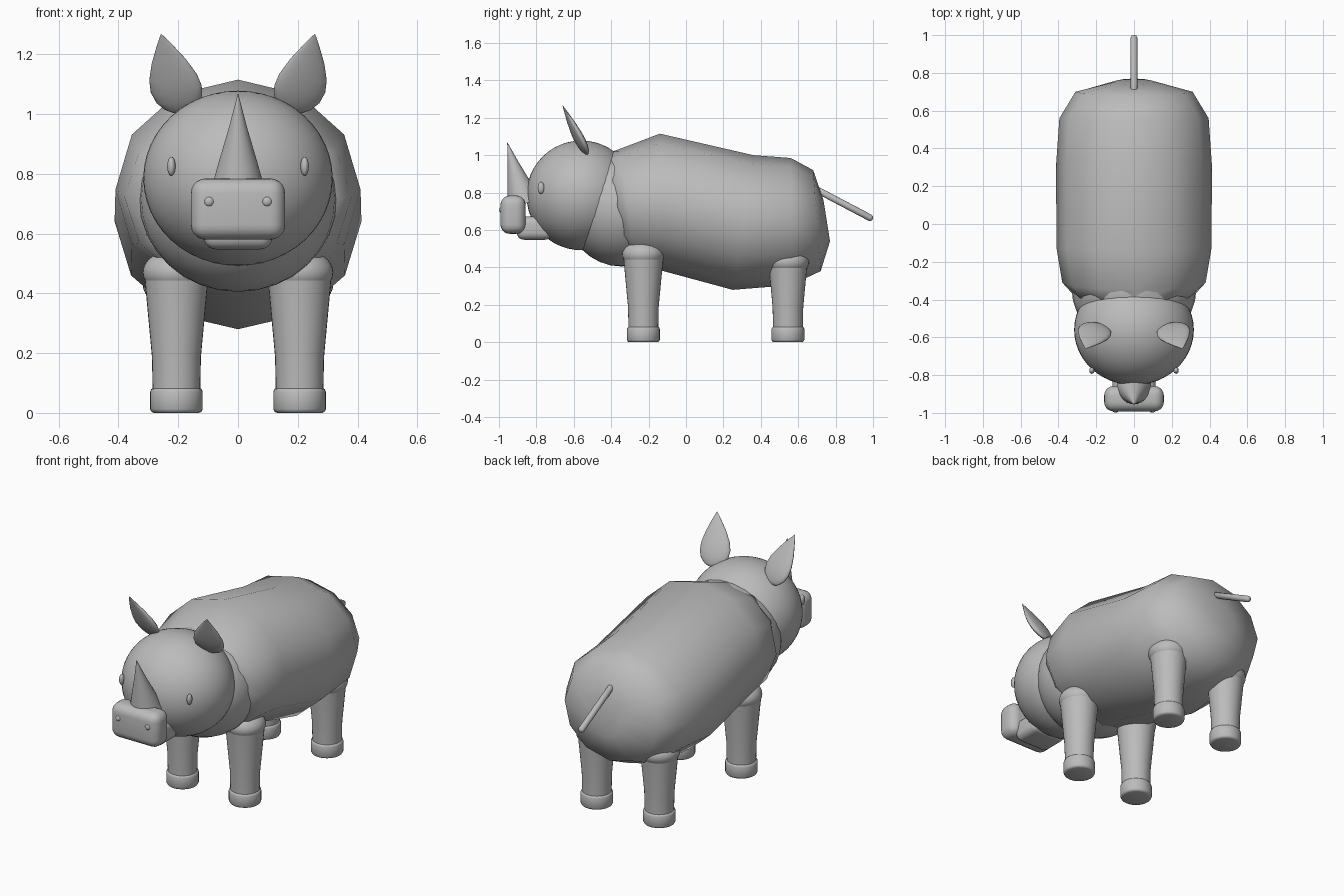
import bpy, bmesh
from math import pi, sin, cos, radians
from mathutils import Vector, Matrix

cube = bpy.data.objects.get("Cube")
if cube:
    bpy.data.objects.remove(cube, do_unlink=True)

hide = bpy.data.materials.new("grey hide")
hide.use_nodes = True
GREY = (0.5, 0.5, 0.5, 1)
hide.diffuse_color = GREY
hide.node_tree.nodes["Principled BSDF"].inputs["Base Color"].default_value = GREY


def finish(name, bm, angle=50):
    bmesh.ops.recalc_face_normals(bm, faces=bm.faces)
    mesh = bpy.data.meshes.new(name)
    bm.to_mesh(mesh)
    bm.free()
    mesh.materials.append(hide)
    obj = bpy.data.objects.new(name, mesh)
    bpy.context.collection.objects.link(obj)
    bpy.ops.object.select_all(action='DESELECT')
    obj.select_set(True)
    bpy.context.view_layer.objects.active = obj
    bpy.ops.object.shade_smooth_by_angle(angle=radians(angle))
    return obj


def loft(name, rings, angle=50):
    """Skin a list of equal rings of points and cap both ends."""
    bm = bmesh.new()
    loops = [[bm.verts.new(p) for p in ring] for ring in rings]
    n = len(loops[0])
    for a, b in zip(loops, loops[1:]):
        for i in range(n):
            j = (i + 1) % n
            bm.faces.new((a[i], a[j], b[j], b[i]))
    bm.faces.new(loops[0])
    bm.faces.new(loops[-1])
    return finish(name, bm, angle)


def turned(name, start, end, profile, side=None, flat=1.0, n=24, angle=50):
    """Turn (fraction along axis, radius) pairs around a line; flat squashes it."""
    start, end = Vector(start), Vector(end)
    axis = end - start
    u = Vector(side) if side else axis.orthogonal()
    u = (u - u.project(axis)).normalized()
    v = axis.normalized().cross(u) * flat
    ring = lambda t, r: [start + axis * t + u * r * cos(2 * pi * i / n)
                         + v * r * sin(2 * pi * i / n) for i in range(n)]
    return loft(name, [ring(t, r) for t, r in profile], angle)


def ball(name, centre, radii, segments=32):
    bm = bmesh.new()
    bmesh.ops.create_uvsphere(bm, u_segments=segments, v_segments=segments // 2, radius=1,
                              matrix=Matrix.Translation(centre) @ Matrix.Diagonal((*radii, 1)))
    return finish(name, bm)


def rounded_box(name, centre, size, radius):
    bm = bmesh.new()
    bmesh.ops.create_cube(bm, size=1, matrix=Matrix.Translation(centre) @ Matrix.Diagonal((*size, 1)))
    bmesh.ops.bevel(bm, geom=bm.edges[:], offset=radius, segments=5, profile=0.5, affect='EDGES')
    return finish(name, bm)


# Body: twelve-sided sections, each given as top y, z, bottom y, z and half width
stations = [
    (-0.42, 0.94, -0.34, 0.52, 0.24),
    (-0.42, 1.01, -0.31, 0.43, 0.33),
    (-0.35, 1.035, -0.27, 0.41, 0.38),
    (-0.14, 1.115, -0.12, 0.38, 0.41),
    (0.36, 1.0, 0.25, 0.28, 0.413),
    (0.56, 0.985, 0.56, 0.305, 0.395),
    (0.68, 0.92, 0.72, 0.38, 0.31),
    (0.735, 0.76, 0.77, 0.54, 0.10),
]
rings = []
for yt, zt, yb, zb, w in stations:
    mid = Vector((0, (yt + yb) / 2, (zt + zb) / 2))
    up = Vector((0, yt - yb, zt - zb)) / 2
    rings.append([mid + up * cos(i * pi / 6) + Vector((w * sin(i * pi / 6), 0, 0))
                  for i in range(12)])
loft("body", rings, 60)

# Neck, head and muzzle
ball("neck", (0, -0.345, 0.715), (0.33, 0.30, 0.31))
ball("head", (0, -0.56, 0.785), (0.317, 0.293, 0.293), 48)
rounded_box("snout", (0, -0.925, 0.682), (0.316, 0.134, 0.205), 0.05)
rounded_box("lower_jaw", (0, -0.81, 0.61), (0.23, 0.19, 0.125), 0.04)

# Horn and tail
turned("horn", (0, -0.865, 0.74), (0, -0.955, 1.067),
       [(0, 0.092), (0.3, 0.065), (0.65, 0.031), (1, 0.001)])
turned("tail", (0, 0.70, 0.815), (0, 0.998, 0.658),
       [(0, 0.012), (0.02, 0.018), (0.96, 0.018), (0.985, 0.014), (1, 0.005)], n=16)

# Paired parts
ear_profile = [(0, 0.006), (0.02, 0.035), (0.07, 0.058), (0.17, 0.08), (0.3, 0.089),
               (0.45, 0.083), (0.65, 0.06), (0.85, 0.028), (0.96, 0.009), (1, 0.001)]
foot_profile = [(0, 0.075), (0.04, 0.083), (0.15, 0.088), (0.85, 0.088),
                (0.96, 0.084), (1, 0.076)]
for label, s in (("left", 1), ("right", -1)):
    ball(label + "_eye", (s * 0.223, -0.775, 0.825), (0.014, 0.018, 0.032), 16)
    ball(label + "_nostril", (s * 0.097, -0.985, 0.707), (0.018, 0.014, 0.018), 16)
    turned(label + "_ear", (s * 0.185, -0.53, 1.005), (s * 0.257, -0.66, 1.267),
           ear_profile, side=(s * 0.95, 0.25, -0.13), flat=0.28)
    for end, y, hip in (("front", -0.228, 0.47), ("back", 0.545, 0.43)):
        x = s * 0.206
        name = end + "_" + label
        turned(name + "_foot", (x, y, 0), (x, y, 0.083), foot_profile, n=32)
        turned(name + "_leg", (x, y, 0.05), (x, y, 0.445),
               [(0, 0.079), (0.35, 0.082), (1, 0.106)], n=32)
        ball(name + "_joint", (x, y, hip), (0.113, 0.113, 0.078))
